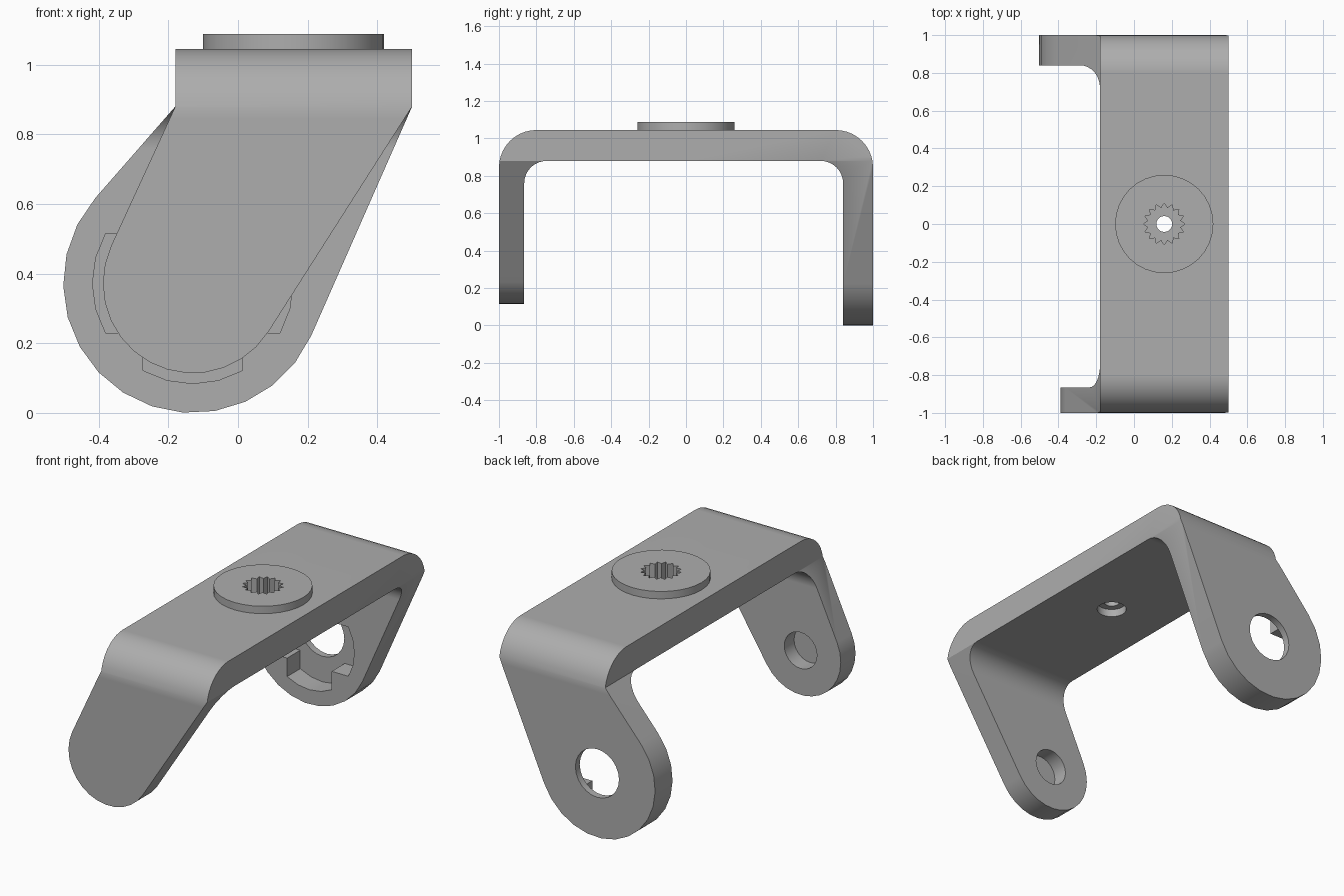
import bpy, bmesh
from math import sin, cos, pi, atan2, acos, hypot, radians

if "Cube" in bpy.data.objects:
    bpy.data.objects.remove(bpy.data.objects["Cube"])

grey = bpy.data.materials.new("plain_grey")
grey.use_nodes = True
grey.diffuse_color = (0.42, 0.42, 0.42, 1)
grey.node_tree.nodes["Principled BSDF"].inputs["Base Color"].default_value = grey.diffuse_color

PLATE_L, PLATE_R = -0.18, 0.50      # plate sides
UNDER, TOP = 0.88, 1.045            # plate underside and top
PIVOT = (-0.13, 0.372)              # arm pivot in x, z
HUB_X = 0.16


def prism(name, pts, axis, lo, hi):
    """Extrude a 2D outline along an axis (0 = x, 1 = y, 2 = z)."""
    def place(p, h):
        co = list(p)
        co.insert(axis, h)
        return co
    bm = bmesh.new()
    ends = [[bm.verts.new(place(p, h)) for p in pts] for h in (lo, hi)]
    for ring in ends:
        bm.faces.new(ring)
    n = len(pts)
    for i in range(n):
        j = (i + 1) % n
        bm.faces.new((ends[0][i], ends[0][j], ends[1][j], ends[1][i]))
    bmesh.ops.recalc_face_normals(bm, faces=bm.faces)
    me = bpy.data.meshes.new(name)
    bm.to_mesh(me)
    bm.free()
    me.materials.append(grey)
    ob = bpy.data.objects.new(name, me)
    bpy.context.collection.objects.link(ob)
    return ob


def boolean(ob, tool, op):
    """Apply a boolean and throw the tool away."""
    mod = ob.modifiers.new("cut", 'BOOLEAN')
    mod.operation, mod.object, mod.solver = op, tool, 'EXACT'
    bpy.context.view_layer.objects.active = ob
    bpy.ops.object.modifier_apply(modifier=mod.name)
    bpy.data.objects.remove(tool)


def arc(c, r, a0, a1, n):
    return [(c[0] + r * cos(a0 + (a1 - a0) * i / n),
             c[1] + r * sin(a0 + (a1 - a0) * i / n)) for i in range(n + 1)]


def circle(c, r, n):
    return arc(c, r, 0, 2 * pi, n)[:-1]


def tangent(p, r, side):
    """Angle at which a line from p touches the arm's round end."""
    dx, dz = p[0] - PIVOT[0], p[1] - PIVOT[1]
    return atan2(dz, dx) + side * acos(r / hypot(dx, dz))


def half_bracket(name, side, thick, r):
    # Bent strip: outer bend, then inner bend, in y and z
    bend, fillet = 0.2, 0.12
    inner = 1 - thick
    strip = [(0, TOP)]
    strip += arc((1 - bend, TOP - bend), bend, pi / 2, 0, 10)
    strip += [(1, -0.1), (inner, -0.1)]
    strip += arc((inner - fillet, UNDER - fillet), fillet, 0, pi / 2, 8)
    strip += [(0, UNDER)]
    ob = prism(name, [(side * y, z) for y, z in strip], 0, -0.7, 0.7)
    # Front outline: plate edge tapering into a round end
    left, right = (PLATE_L, UNDER), (PLATE_R, UNDER)
    a0 = tangent(left, r, 1)
    a1 = tangent(right, r, -1) + 2 * pi
    outline = [(PLATE_R, 1.2), (PLATE_L, 1.2), left]
    outline += arc(PIVOT, r, a0, a1, 14) + [right]
    boolean(ob, prism("outline_tool", outline, 1, -1.2, 1.2), 'INTERSECT')
    return ob


# Bent bracket with a small front arm and a large rear arm
bracket = half_bracket("bracket", -1, 0.135, 0.258)
boolean(bracket, half_bracket("rear_half", 1, 0.16, 0.372), 'UNION')

# Round hub on top
boolean(bracket, prism("hub", circle((HUB_X, 0), 0.26, 32), 2, TOP - 0.03, 1.088), 'UNION')

# Toothed socket, bore and underside counterbore
teeth = 16
star = [(HUB_X + r * cos(a), r * sin(a))
        for i in range(2 * teeth)
        for r, a in [((0.11, 0.086)[i % 2], pi * i / teeth)]]
boolean(bracket, prism("socket", star, 2, 0.97, 1.2), 'DIFFERENCE')
boolean(bracket, prism("bore", circle((HUB_X, 0), 0.042, 24), 2, 0.8, 1.2), 'DIFFERENCE')
boolean(bracket, prism("counterbore", circle((HUB_X, 0), 0.08, 24), 2, 0.8, 0.925), 'DIFFERENCE')

# Blind pivot hole inside the front arm
boolean(bracket, prism("front_pivot", circle(PIVOT, 0.105, 24), 1, -0.955, -0.8), 'DIFFERENCE')

# Cross-shaped pocket with round ends, and a through hole, in the rear arm
R, W = 0.288, 0.143
half = atan2(W, (R * R - W * W) ** 0.5)
cross = []
for k in range(4):
    mid = k * pi / 2
    cross += arc(PIVOT, R, mid - half, mid + half, 4)
    corner = mid + pi / 4
    cross.append((PIVOT[0] + W * 2 ** 0.5 * cos(corner),
                  PIVOT[1] + W * 2 ** 0.5 * sin(corner)))
boolean(bracket, prism("pocket", cross, 1, 0.7, 0.96), 'DIFFERENCE')
boolean(bracket, prism("rear_pivot", circle(PIVOT, 0.14, 24), 1, 0.7, 1.2), 'DIFFERENCE')

# Smooth bends, crisp edges
bpy.ops.object.select_all(action='DESELECT')
bracket.select_set(True)
bpy.context.view_layer.objects.active = bracket
bpy.ops.object.shade_smooth_by_angle(angle=radians(30))
weighted = bracket.modifiers.new("even_normals", 'WEIGHTED_NORMAL')
weighted.keep_sharp = True
